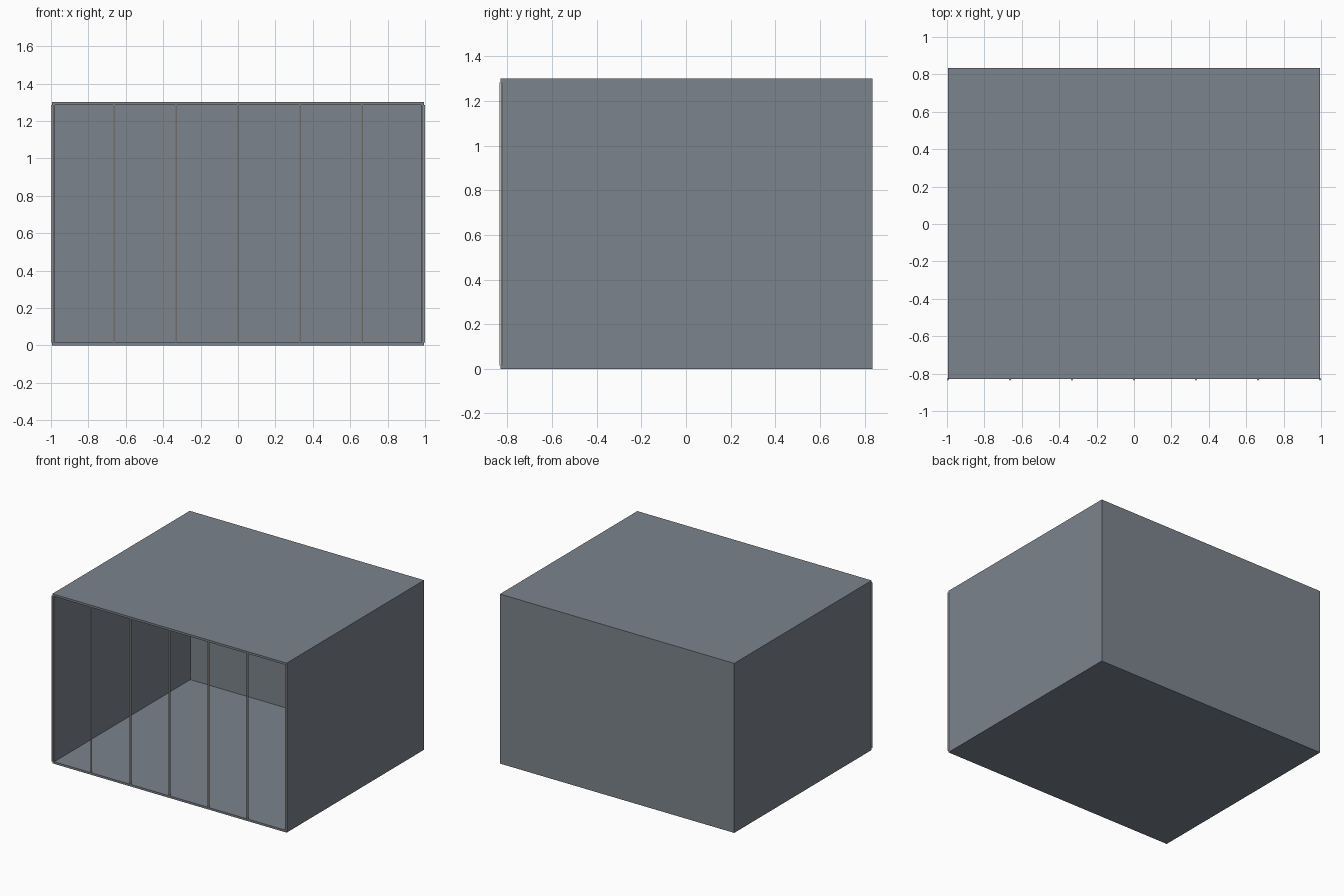
import bpy

if "Cube" in bpy.data.objects:
    bpy.data.objects.remove(bpy.data.objects["Cube"])

HALF_X, FRONT, BACK, HEIGHT = 0.994, -0.83, 0.835, 1.3
WALL, BAR_RADIUS, BAR_COUNT = 0.016, 0.006, 7


def material(name, colour):
    mat = bpy.data.materials.new(name)
    mat.use_nodes = True
    mat.diffuse_color = (*colour, 1)
    mat.node_tree.nodes["Principled BSDF"].inputs["Base Color"].default_value = (*colour, 1)
    return mat


slate = material("slate_grey", (0.20, 0.23, 0.265))
steel = material("pale_steel", (0.52, 0.51, 0.47))


def panel(name, low, high):
    """Box spanning two opposite corners."""
    centre = [(a + b) / 2 for a, b in zip(low, high)]
    bpy.ops.mesh.primitive_cube_add(size=1, location=centre)
    obj = bpy.context.object
    obj.name = name
    obj.scale = [b - a for a, b in zip(low, high)]
    bpy.ops.object.transform_apply(location=False, rotation=False, scale=True)
    obj.data.materials.append(slate)


# Shell, open at the front
panel("floor", (-HALF_X, FRONT, 0), (HALF_X, BACK, WALL))
panel("roof", (-HALF_X, FRONT, HEIGHT - WALL), (HALF_X, BACK, HEIGHT))
panel("back_wall", (-HALF_X, BACK - WALL, WALL), (HALF_X, BACK, HEIGHT - WALL))
for side, x in (("right", -HALF_X), ("left", HALF_X - WALL)):
    panel(side + "_wall", (x, FRONT, WALL), (x + WALL, BACK - WALL, HEIGHT - WALL))

# Thin upright bars across the opening
for i in range(BAR_COUNT):
    x = HALF_X * (2 * i / (BAR_COUNT - 1) - 1)
    bpy.ops.mesh.primitive_cylinder_add(vertices=12, radius=BAR_RADIUS,
                                        depth=HEIGHT - 2 * WALL,
                                        location=(x, FRONT, HEIGHT / 2))
    bar = bpy.context.object
    bar.name = f"front_bar_{i + 1}"
    bar.data.materials.append(steel)
    bpy.ops.object.shade_smooth_by_angle()
